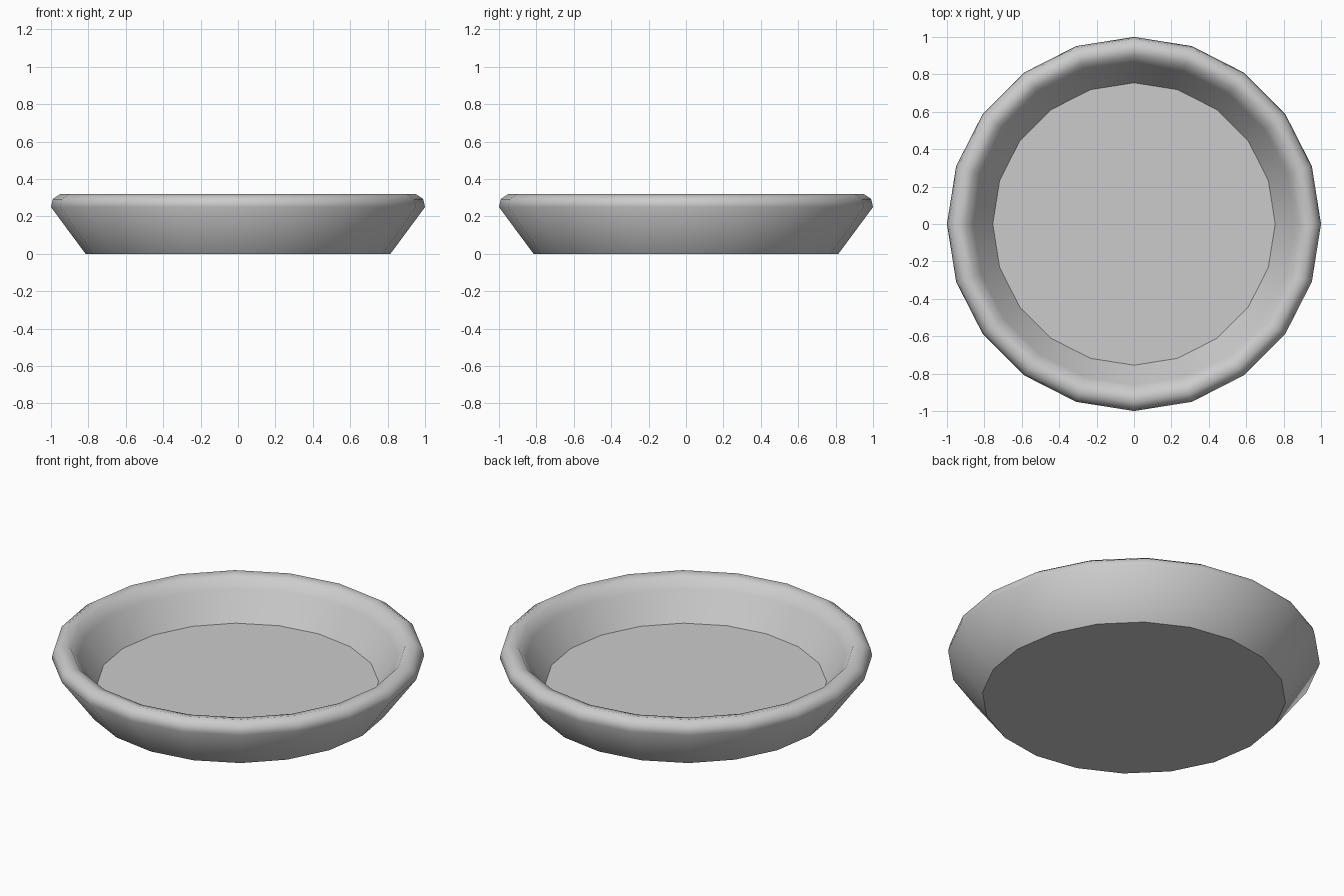
import bpy, bmesh, math

if "Cube" in bpy.data.objects:
    bpy.data.objects.remove(bpy.data.objects["Cube"])

SIDES = 20
# Cross-section (radius, height): outer foot, rounded rim, inner floor
profile = [(0.815, 0.0), (1.0, 0.25), (0.99, 0.293), (0.95, 0.32),
           (0.898, 0.308), (0.86, 0.25), (0.755, 0.097)]

bm = bmesh.new()
rings = [[bm.verts.new((r * math.cos(2 * math.pi * i / SIDES),
                        r * math.sin(2 * math.pi * i / SIDES), z))
          for i in range(SIDES)] for r, z in profile]

# Smooth wall and rim
for a, b in zip(rings, rings[1:]):
    for i in range(SIDES):
        j = (i + 1) % SIDES
        bm.faces.new((a[i], a[j], b[j], b[i])).smooth = True

# Flat underside and inner floor with crisp borders
for cap in (bm.faces.new(rings[0][::-1]), bm.faces.new(rings[-1])):
    for e in cap.edges:
        e.smooth = False

mesh = bpy.data.meshes.new("dish")
bm.to_mesh(mesh)
bm.free()
bpy.context.collection.objects.link(bpy.data.objects.new("dish", mesh))
